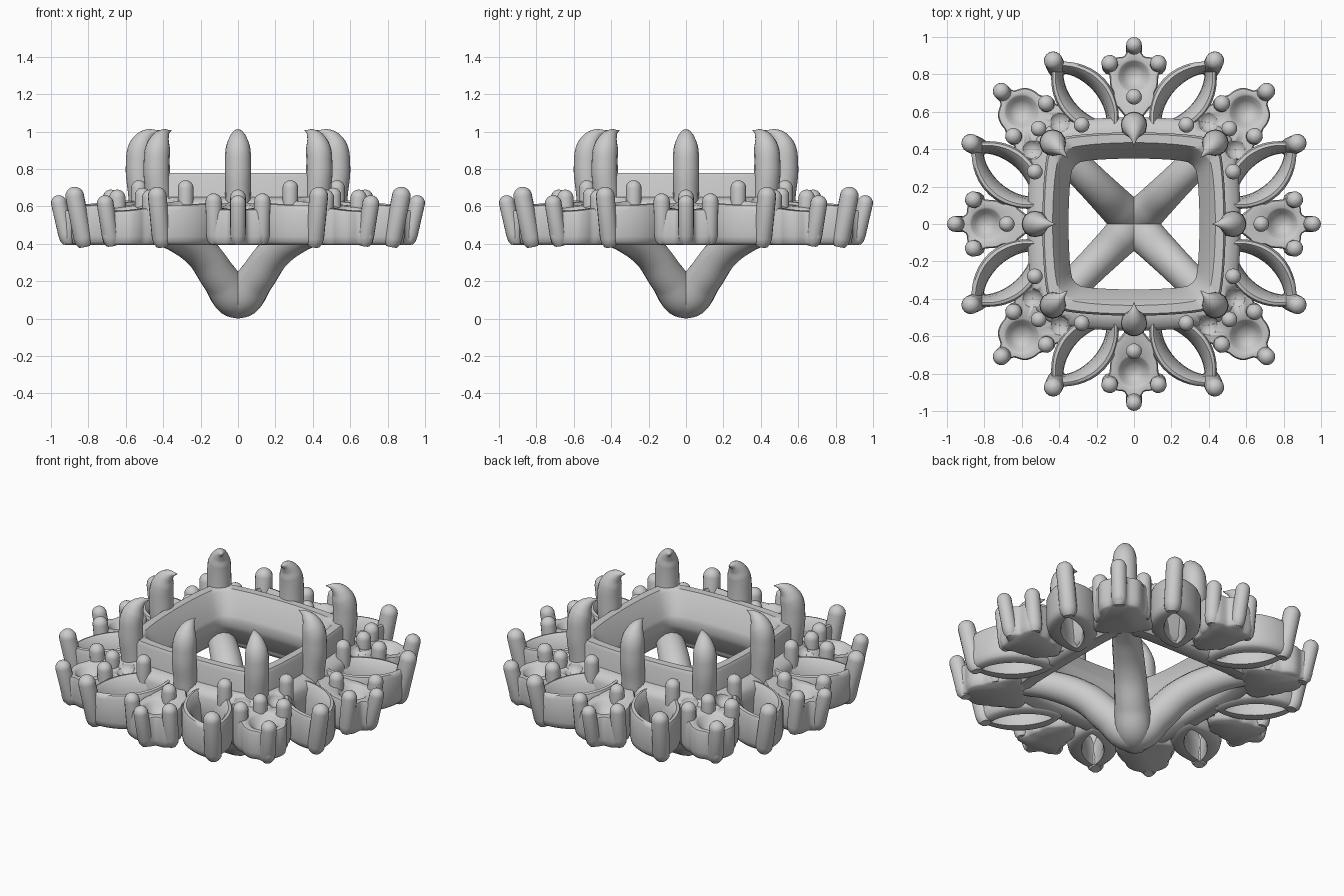
import bpy, bmesh
from math import sin, cos, pi, radians, hypot
from mathutils import Vector

if "Cube" in bpy.data.objects:
    bpy.data.objects.remove(bpy.data.objects["Cube"])


def finish(name, bm):
    bmesh.ops.recalc_face_normals(bm, faces=bm.faces[:])
    me = bpy.data.meshes.new(name)
    bm.to_mesh(me)
    bm.free()
    me.shade_smooth()
    me.set_sharp_from_angle(angle=radians(50))
    ob = bpy.data.objects.new(name, me)
    bpy.context.collection.objects.link(ob)
    return ob


def loft(name, rings, closed):
    """Skin rings of points; closed joins last to first, otherwise ends are capped."""
    bm = bmesh.new()
    vs = [[bm.verts.new(p) for p in r] for r in rings]
    n = len(vs[0])
    for i in range(len(vs) if closed else len(vs) - 1):
        a, b = vs[i], vs[(i + 1) % len(vs)]
        for j in range(n):
            k = (j + 1) % n
            bm.faces.new((a[j], a[k], b[k], b[j]))
    if not closed:
        bm.faces.new(vs[0])
        bm.faces.new(vs[-1])
    return finish(name, bm)


def tube(name, pts, kind='POLY'):
    """Round sweep through (x, y, z, radius) points."""
    cu = bpy.data.curves.new(name, 'CURVE')
    cu.dimensions = '3D'
    cu.bevel_depth = 1
    cu.bevel_resolution = 6
    cu.resolution_u = 8
    cu.use_fill_caps = True
    sp = cu.splines.new(kind)
    store = sp.bezier_points if kind == 'BEZIER' else sp.points
    if kind == 'BEZIER':
        sp.radius_interpolation = 'CARDINAL'
    store.add(len(pts) - 1)
    for p, (x, y, z, r) in zip(store, pts):
        p.co = (x, y, z) if kind == 'BEZIER' else (x, y, z, 1)
        p.radius = r
        if kind == 'BEZIER':
            p.handle_left_type = p.handle_right_type = 'AUTO'
    ob = bpy.data.objects.new(name, cu)
    bpy.context.collection.objects.link(ob)


def turn(x, y, a):
    return x * cos(a) - y * sin(a), x * sin(a) + y * cos(a)


def cushion(mid, corner, z, n=96):
    """Rounded square with bulging sides."""
    ring = []
    for i in range(n):
        a = 2 * pi * i / n
        c, s = abs(cos(a)), abs(sin(a))
        m, d = max(c, s), min(c, s) / max(c, s)
        side = mid - (mid - corner) * d ** 2
        r = side / m * (1 - 0.05 * d ** 10)
        ring.append((r * cos(a), r * sin(a), z))
    return ring


# central setting (undercut below its inner lip) and surrounding plate
loft("stone_bezel", [cushion(*q) for q in (
    (.49, .455, .44), (.49, .455, .76), (.48, .445, .78), (.435, .40, .78),
    (.425, .39, .765), (.355, .335, .65), (.35, .33, .63), (.35, .33, .59),
    (.36, .34, .56), (.45, .43, .43))], True)
plate = loft("base_plate", [cushion(*q) for q in (
    (.44, .43, .43), (.46, .45, .405), (.54, .51, .40), (.57, .52, .43), (.57, .52, .60),
    (.55, .51, .63), (.50, .47, .65), (.46, .44, .65))], True)
dimpled = [plate]


def petal(name, dist, ang, keys, dish):
    """Lobed petal with a sunken dish; keys = (degrees from outward, radius)."""
    def rad(a):
        d = abs((a + 180) % 360 - 180)
        for (a0, r0), (a1, r1) in zip(keys, keys[1:]):
            if d <= a1 + 1e-6:
                t = (d - a0) / (a1 - a0)
                return r0 + (r1 - r0) * (1 - cos(pi * t)) / 2
        return keys[-1][1]

    def ring(f, z):
        out = []
        for i in range(72):
            a = i * 5
            r = f(a)
            x, y = dist + r * cos(radians(a)), r * sin(radians(a))
            zz = z - .13 * (hypot(x, y) - .72) if z > .48 else z
            out.append((*turn(x, y, ang), zz))
        return out
    rings = [ring(lambda a: rad(a) * .85, .395), ring(lambda a: rad(a) * .94, .405),
             ring(rad, .44), ring(rad, .585), ring(lambda a: rad(a) * .95, .603)]
    for f, z in ((1, .606), (.88, .597), (.66, .568), (.4, .548), (.08, .54)):
        rings.append(ring(lambda a: dish * f, z))
    return loft(name, rings, False)


def prong(name, x, y, z0, z1, r, lean=0.0):
    """Round-topped post leaning outward."""
    d = hypot(x, y)
    ux, uy = x / d, y / d
    prof = [(z0, r * .6), (z0 + .02, r * .9), (z0 + .05, r)]
    prof += [(z1 - r + r * sin(t * pi / 12), max(r * cos(t * pi / 12), .0005)) for t in range(7)]
    pts = []
    for z, q in prof:
        o = -lean * max(z1 - r - z, 0) / (z1 - z0)
        pts.append((x + ux * o, y + uy * o, z, q))
    tube(name, pts)


def lens(L, W, z, m, ang):
    """Pointed leaf outline; m = +1/-1 mirrors it."""
    c, u = Vector((.262, .675)), Vector((.665, .746))
    v = Vector((-u.y, u.x))
    out = []
    for i in range(48):
        a = 2 * pi * i / 48
        w = W * sin(a) * abs(sin(a)) ** .6
        p = c + u * (L * cos(a)) + v * w
        zz = z - .08 * (p.length - .72) if z > .5 else z
        out.append((*turn(p.x * m, p.y, ang), zz))
    return out


CARDINAL = [(0, .16), (28, .12), (62, .165), (92, .13), (125, .14), (150, .19), (180, .24)]
DIAGONAL = [(0, .165), (28, .12), (60, .13), (88, .13), (116, .17), (140, .27), (180, .25)]

for k in range(4):
    ang = k * pi / 2
    # side petal and its posts
    petal("side_petal", .79, ang + pi / 2, CARDINAL, .09)
    for x, y, z0, z1, r, lean in ((0, .958, .40, .66, .042, .06), (.13, .86, .40, .67, .044, .03),
                                  (-.13, .86, .40, .67, .044, .03), (0, .68, .5, .69, .042, 0)):
        prong("side_petal_post", *turn(x, y, ang), z0, z1, r, lean)
    # corner petal and its posts
    dimpled.append(petal("corner_petal", .6 * 2 ** .5, ang + pi / 4, DIAGONAL, .095))
    for x, y, z0, z1, r, lean in ((.71, .71, .39, .66, .045, .06), (.47, .645, .40, .69, .044, .02),
                                  (.645, .47, .40, .69, .044, .02), (.51, .51, .5, .70, .042, 0),
                                  (.28, .53, .5, .74, .042, 0), (.53, .28, .5, .74, .042, 0)):
        prong("corner_petal_post", *turn(x, y, ang), z0, z1, r, lean)
    # open leaves either side of each side petal, hole narrowing downward
    for m in (1, -1):
        loft("open_leaf", [lens(L, W, z, m, ang) for L, W, z in (
            (.22, .12, .395), (.24, .138, .41), (.25, .145, .44), (.25, .145, .595),
            (.24, .135, .618), (.225, .118, .622), (.21, .10, .605), (.185, .075, .55),
            (.175, .062, .48), (.17, .058, .42), (.175, .064, .395))], True)
        prong("leaf_tip_post", *turn(.432 * m, .873, ang), .385, .705, .05, .07)

# eight hooked claws, on sides and corners
for k in range(8):
    a = k * pi / 4
    off = .085 if k % 2 else 0
    path = [(.51, .42, .066), (.518, .65, .068), (.53, .82, .07), (.515, .93, .062),
            (.475, .985, .032), (.42, 1.006, .002)]
    tube("claw", [(*turn(d + off, 0, a), z, r) for d, z, r in path], 'BEZIER')

# crossed struts under the setting
for a in (pi / 4, -pi / 4):
    path = [(-.64, .475, .075), (-.45, .435, .085), (-.27, .345, .092), (-.13, .21, .10), (0, .108, .108),
            (.13, .21, .10), (.27, .345, .092), (.45, .435, .085), (.64, .475, .075)]
    tube("under_strut", [(*turn(d, 0, a), z, r) for d, z, r in path], 'BEZIER')

# small dimples sunk into plate and corner petals
bm = bmesh.new()
for k in range(4):
    for x, y in ((.4, .55), (.55, .4)):
        s = bmesh.ops.create_uvsphere(bm, u_segments=24, v_segments=12, radius=.06)
        bmesh.ops.translate(bm, verts=s['verts'], vec=(*turn(x, y, k * pi / 2), .645))
cutter = finish("dimple_cutter", bm)
cutter.hide_render = True
cutter.hide_set(True)
for ob in dimpled:
    mod = ob.modifiers.new("dimples", 'BOOLEAN')
    mod.operation = 'DIFFERENCE'
    mod.solver = 'EXACT'
    mod.object = cutter
